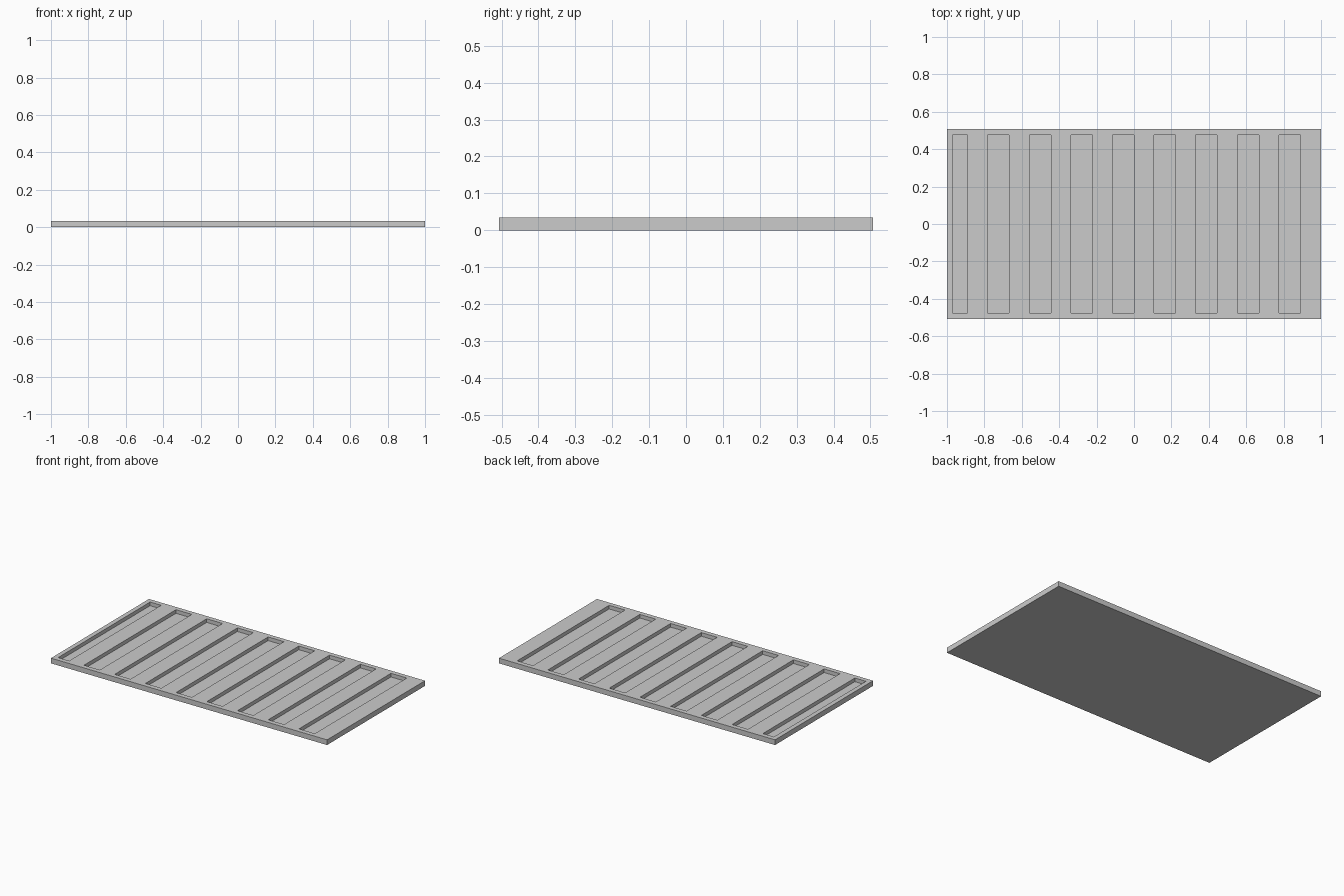
import bpy, bmesh

if "Cube" in bpy.data.objects:
    bpy.data.objects.remove(bpy.data.objects["Cube"])

HALF_Y, SLOT_Y = 0.507, 0.476
HEIGHT, FLOOR = 0.034, 0.01

# slot extents along x: nine evenly spaced, the first clipped by the border
slots = []
for k in range(9):
    right = -0.89 + k * 0.2225
    slots.append((max(right - 0.115, -0.97), right))

xs = [-1.0] + [x for s in slots for x in s] + [1.0]
ys = [-HALF_Y, -SLOT_Y, SLOT_Y, HALF_Y]

# slab as a grid of top faces, with the slot faces sunk below the rim
bm = bmesh.new()
grid = [[bm.verts.new((x, y, HEIGHT)) for y in ys] for x in xs]
slot_faces = []
for i in range(len(xs) - 1):
    for j in range(3):
        f = bm.faces.new((grid[i][j], grid[i + 1][j], grid[i + 1][j + 1], grid[i][j + 1]))
        if j == 1 and i % 2 == 1:
            slot_faces.append(f)

# outer sides and underside
rim = [e for e in bm.edges if e.is_boundary]
skirt = bmesh.ops.extrude_edge_only(bm, edges=rim)["geom"]
for v in skirt:
    if isinstance(v, bmesh.types.BMVert):
        v.co.z = 0.0
bottom = [e for e in bm.edges if e.is_boundary]
bmesh.ops.contextual_create(bm, geom=bottom)

# recessed slots
for f in slot_faces:
    sunk = bmesh.ops.extrude_discrete_faces(bm, faces=[f])["faces"][0]
    for v in sunk.verts:
        v.co.z = FLOOR

bmesh.ops.recalc_face_normals(bm, faces=bm.faces[:])
mesh = bpy.data.meshes.new("slotted_panel")
bm.to_mesh(mesh)
bm.free()
panel = bpy.data.objects.new("slotted_panel", mesh)
bpy.context.collection.objects.link(panel)
